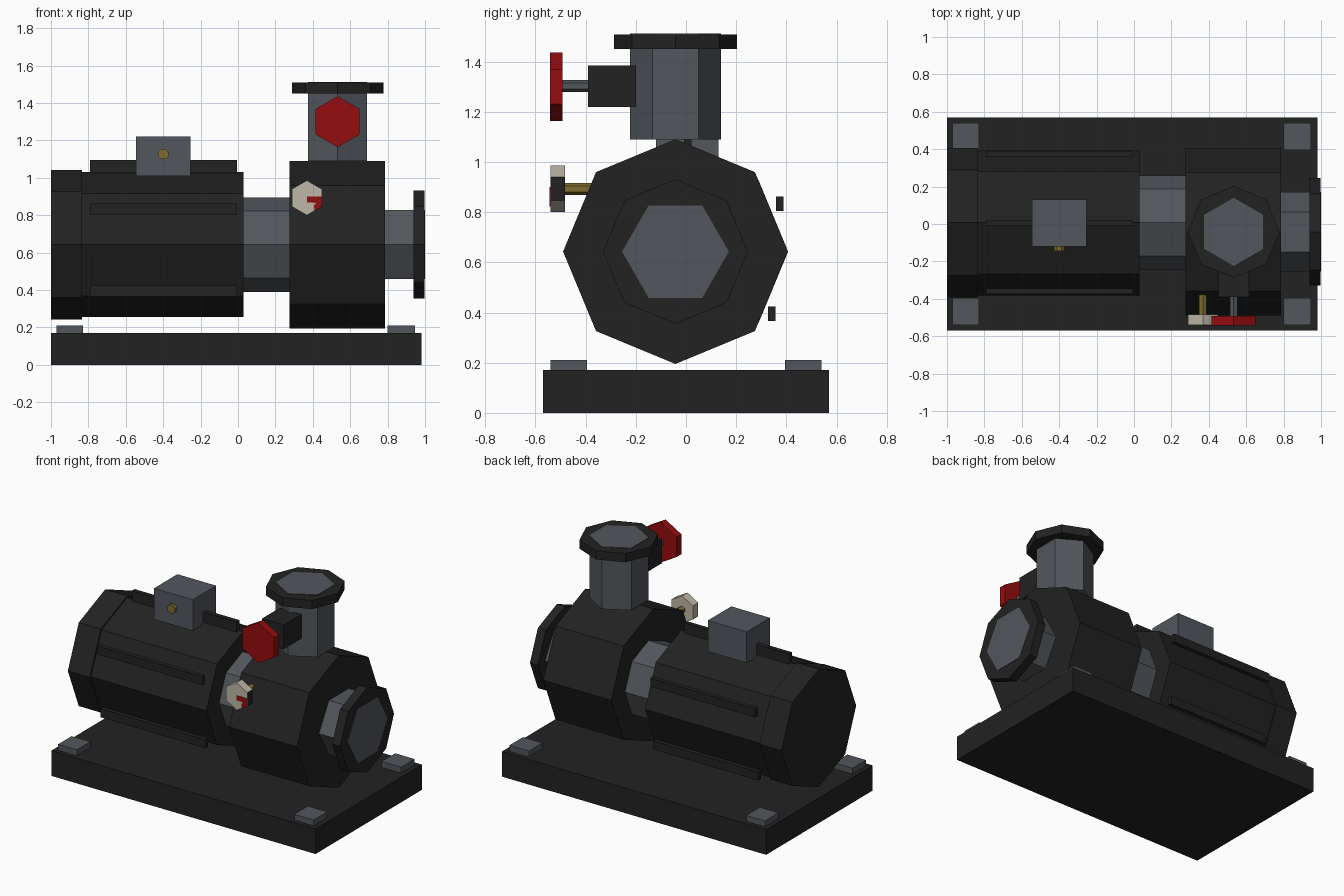
import bpy, bmesh, math
from mathutils import Vector

if "Cube" in bpy.data.objects:
    bpy.data.objects.remove(bpy.data.objects["Cube"])


def material(name, rgb):
    m = bpy.data.materials.new(name)
    m.diffuse_color = (*rgb, 1)
    m.use_nodes = True
    m.node_tree.nodes["Principled BSDF"].inputs["Base Color"].default_value = m.diffuse_color
    return m


DARK = material("dark_iron", (0.016, 0.016, 0.016))
GREY = material("steel_grey", (0.085, 0.095, 0.107))
RED = material("valve_red", (0.30, 0.004, 0.005))
CREAM = material("dial_cream", (0.52, 0.47, 0.39))
BRASS = material("brass", (0.21, 0.15, 0.03))


def finish(name, bm, *mats):
    bmesh.ops.recalc_face_normals(bm, faces=bm.faces)
    me = bpy.data.meshes.new(name)
    bm.to_mesh(me)
    bm.free()
    for m in mats:
        me.materials.append(m)
    ob = bpy.data.objects.new(name, me)
    bpy.context.collection.objects.link(ob)
    return ob


def extrude_profile(name, axis, pts, a, b, mat):
    """Extrude a 2D outline along an axis from a to b."""
    place = {'X': lambda u, v, t: (t, u, v),
             'Y': lambda u, v, t: (u, t, v),
             'Z': lambda u, v, t: (u, v, t)}[axis]
    bm = bmesh.new()
    lo = [bm.verts.new(place(u, v, a)) for u, v in pts]
    hi = [bm.verts.new(place(u, v, b)) for u, v in pts]
    bm.faces.new(lo)
    bm.faces.new(hi)
    n = len(pts)
    for i in range(n):
        j = (i + 1) % n
        bm.faces.new((lo[i], lo[j], hi[j], hi[i]))
    return finish(name, bm, mat)


def prism(name, axis, n, r, c, a, b, mat, phase=90):
    pts = []
    for i in range(n):
        t = math.radians(phase + 360 * i / n)
        pts.append((c[0] + r * math.cos(t), c[1] + r * math.sin(t)))
    return extrude_profile(name, axis, pts, a, b, mat)


def box(name, x, y, z, mat):
    return extrude_profile(name, 'Z', [(x[0], y[0]), (x[1], y[0]), (x[1], y[1]), (x[0], y[1])],
                           z[0], z[1], mat)


# Base plate and corner pads
box("base_plate", (-1, 0.98), (-0.57, 0.57), (0, 0.17), DARK)
for side, x in (("left", (-0.97, -0.83)), ("right", (0.80, 0.945))):
    for end, y in (("front", (-0.54, -0.395)), ("back", (0.395, 0.54))):
        box(f"mount_pad_{side}_{end}", x, y, (0.17, 0.21), GREY)

# Motor and coupling
SHAFT = (0.007, 0.643)
prism("motor_end_cap", 'X', 8, 0.40, SHAFT, -1.0, -0.835, DARK)
prism("motor_body", 'X', 8, 0.388, SHAFT, -0.84, 0.03, DARK)
prism("coupling", 'X', 8, 0.253, SHAFT, 0.02, 0.285, GREY)

# Cooling ribs: one on top, two pairs on the sides
RIB_X = (-0.79, -0.005)
box("cooling_rib_top", RIB_X, (-0.008, 0.022), (1.02, 1.095), DARK)
for label, dy, z in (("upper", 0.367, 0.834), ("lower", 0.334, 0.395)):
    for side, s in (("front", -1), ("back", 1)):
        y = SHAFT[0] + s * dy
        box(f"cooling_rib_{label}_{side}", RIB_X, (y - 0.015, y + 0.015),
            (z - 0.029, z + 0.029), DARK)

# Terminal box with cable gland
box("terminal_box", (-0.545, -0.255), (-0.12, 0.13), (1.01, 1.22), GREY)
prism("cable_gland", 'Y', 8, 0.03, (-0.40, 1.127), -0.145, -0.11, BRASS, 22.5)

# Pump casing and inlet
PUMP = (-0.042, 0.643)
prism("pump_casing", 'X', 8, 0.448, PUMP, 0.275, 0.785, DARK)
prism("inlet_pipe", 'X', 6, 0.213, PUMP, 0.77, 1.0, GREY, 0)
prism("inlet_flange", 'X', 8, 0.288, PUMP, 0.937, 0.997, DARK)

# Outlet
OUT = (0.533, -0.042)
prism("outlet_pipe", 'Z', 6, 0.182, OUT, 1.09, 1.512, GREY)
prism("outlet_flange", 'Z', 8, 0.245, OUT, 1.45, 1.509, DARK)

# Valve bonnet, stem and handwheel
box("valve_bonnet", (0.453, 0.615), (-0.39, -0.20), (1.22, 1.385), DARK)
prism("valve_stem", 'Y', 6, 0.024, (0.533, 1.303), -0.51, -0.38, GREY)
prism("valve_handwheel", 'Y', 6, 0.136, (0.533, 1.30), -0.543, -0.493, RED)

# Pressure gauge; its right flank shows the dark case
DIAL = (0.368, 0.893)
gauge = prism("pressure_gauge", 'Y', 6, 0.093, DIAL, -0.541, -0.483, CREAM)
gauge.data.materials.append(DARK)
for p in gauge.data.polygons:
    if p.normal.x > 0.9:
        p.material_index = 1
prism("gauge_stem", 'Y', 6, 0.024, DIAL, -0.49, -0.34, BRASS)
extrude_profile("gauge_needle", 'Y',
                [(0.368, 0.90), (0.448, 0.90), (0.448, 0.845), (0.41, 0.822),
                 (0.405, 0.852), (0.42, 0.866), (0.368, 0.868)], -0.544, -0.54, RED)
